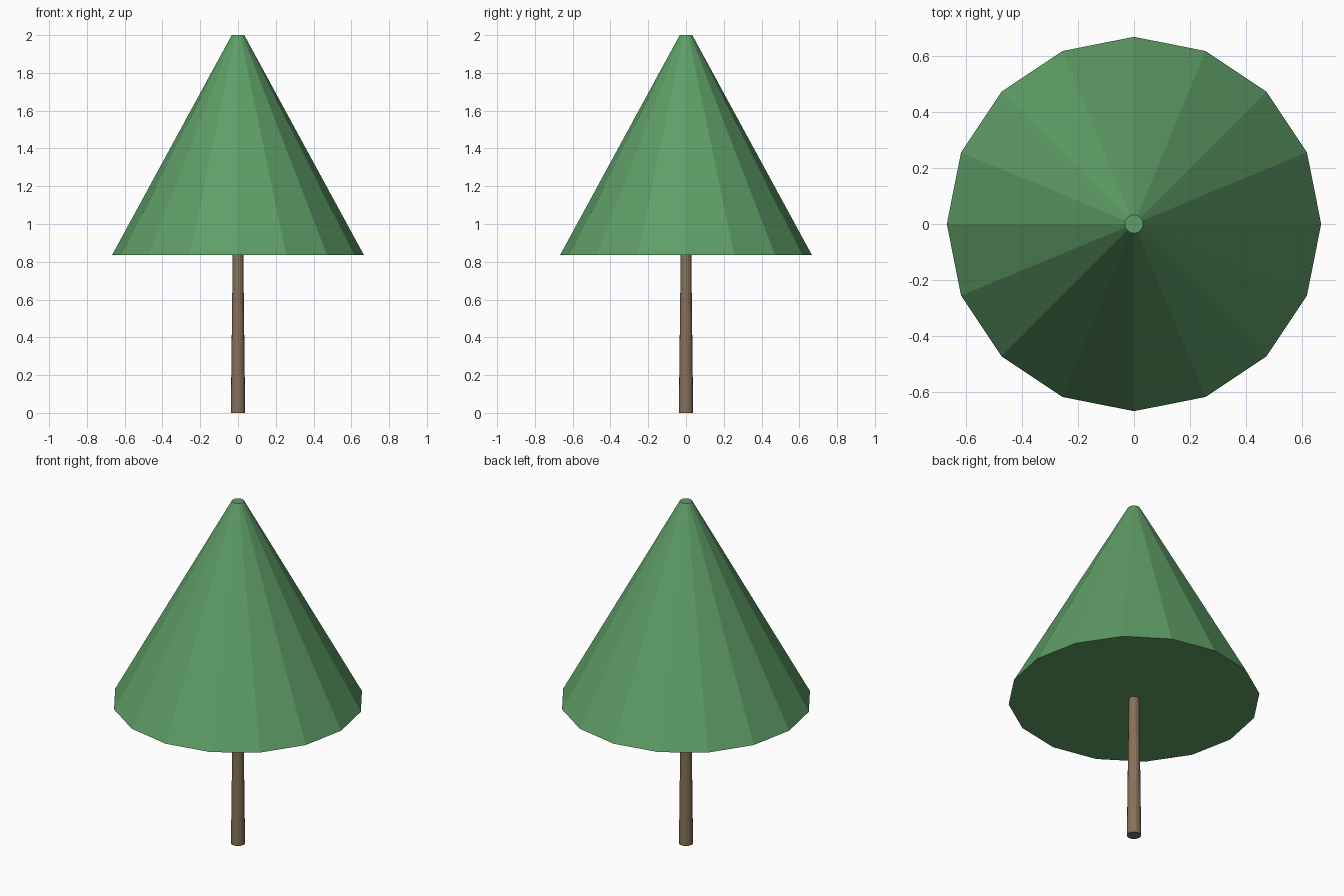
import bpy

if "Cube" in bpy.data.objects:
    bpy.data.objects.remove(bpy.data.objects["Cube"])


def material(name, rgb):
    mat = bpy.data.materials.new(name)
    mat.diffuse_color = (*rgb, 1.0)
    mat.use_nodes = True
    mat.node_tree.nodes["Principled BSDF"].inputs["Base Color"].default_value = mat.diffuse_color
    return mat


def tapered(name, r_bottom, r_top, z0, z1, mat, sides=16):
    """Flat-shaded capped cone with a corner on the +x axis."""
    bpy.ops.mesh.primitive_cone_add(vertices=sides, radius1=r_bottom, radius2=r_top,
                                    depth=z1 - z0, location=(0, 0, (z0 + z1) / 2))
    obj = bpy.context.object
    obj.name = name
    obj.data.materials.append(mat)
    return obj


leaf_green = material("leaf green", (0.115, 0.345, 0.135))
bark_brown = material("bark brown", (0.25, 0.165, 0.10))

# Slim trunk, ending at the underside of the foliage
tapered("trunk", 0.038, 0.028, 0.0, 0.84, bark_brown)

# Foliage cone with a small flat tip
tapered("foliage", 0.667, 0.033, 0.835, 2.0, leaf_green)
